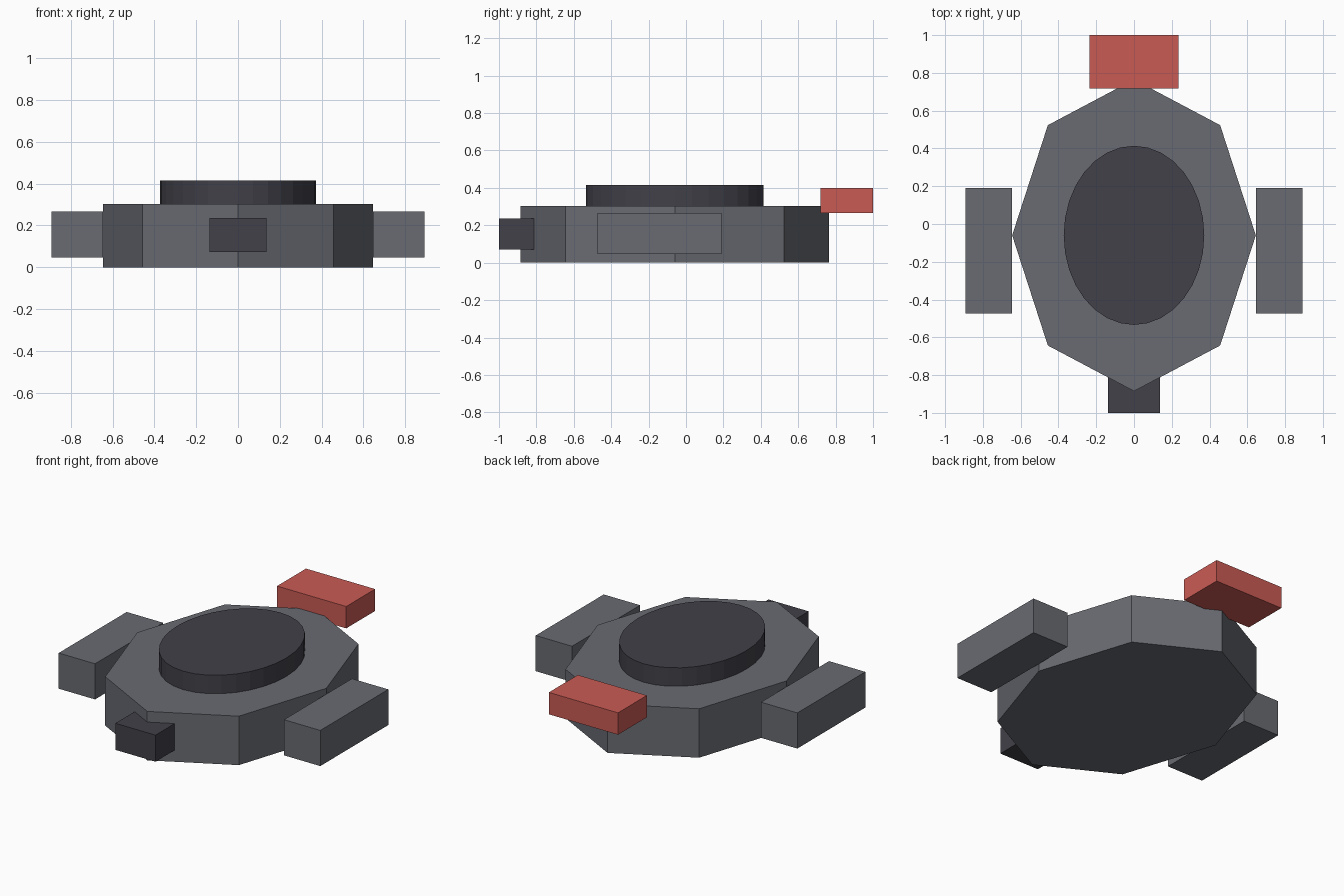
import bpy
import math

if "Cube" in bpy.data.objects:
    bpy.data.objects.remove(bpy.data.objects["Cube"])


def material(name, rgb):
    m = bpy.data.materials.new(name)
    m.diffuse_color = (*rgb, 1.0)
    m.use_nodes = True
    m.node_tree.nodes["Principled BSDF"].inputs["Base Color"].default_value = m.diffuse_color
    return m


GREY = material("hull grey", (0.14, 0.146, 0.168))
DARK = material("dark slate", (0.053, 0.052, 0.066))
RED = material("signal red", (0.59, 0.105, 0.09))


def finish(name, centre, scale, mat):
    ob = bpy.context.object
    ob.name = name
    ob.location = centre
    ob.scale = scale
    ob.data.materials.append(mat)
    bpy.ops.object.transform_apply(location=False, rotation=True, scale=True)
    return ob


def box(name, x, y, z, mat):
    """Box from (min, max) ranges on each axis."""
    bpy.ops.mesh.primitive_cube_add(size=1)
    ranges = (x, y, z)
    return finish(name, [(a + b) / 2 for a, b in ranges],
                  [b - a for a, b in ranges], mat)


def oval(name, sides, rx, ry, y, z, mat):
    """Upright prism with an elliptical outline."""
    bpy.ops.mesh.primitive_cylinder_add(vertices=sides, radius=1, depth=1)
    return finish(name, (0, y, (z[0] + z[1]) / 2), (rx, ry, z[1] - z[0]), mat)


# Eight-sided hull and the raised oval deck on it
oval("hull", 8, 0.645, 0.825, -0.06, (0.0, 0.302), GREY)
oval("top_deck", 32, 0.372, 0.474, -0.06, (0.29, 0.416), DARK)

# Side pods, mirrored left and right
for side, label in ((-1, "left"), (1, "right")):
    box(label + "_pod", sorted((side * 0.645, side * 0.893)),
        (-0.473, 0.19), (0.046, 0.266), GREY)

# Nose block and rear red block
box("nose_block", (-0.137, 0.137), (-1.0, -0.72), (0.072, 0.236), DARK)
box("rear_block", (-0.236, 0.236), (0.718, 1.0), (0.265, 0.4), RED)
